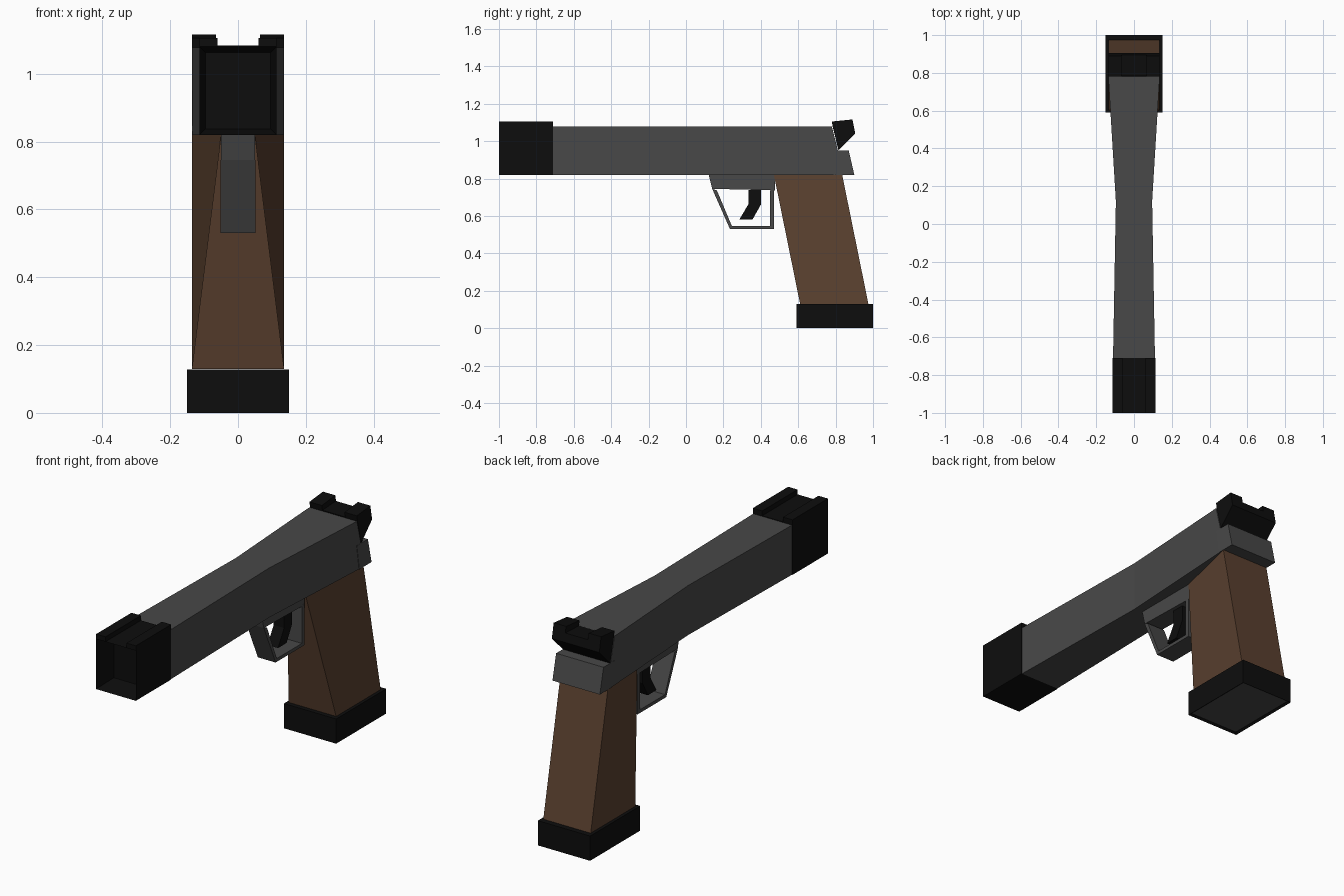
import bpy
import bmesh

cube = bpy.data.objects.get("Cube")
if cube:
    bpy.data.objects.remove(cube, do_unlink=True)


def material(name, r, g, b):
    mat = bpy.data.materials.new(name)
    mat.use_nodes = True
    mat.diffuse_color = (r, g, b, 1)
    mat.node_tree.nodes["Principled BSDF"].inputs["Base Color"].default_value = (r, g, b, 1)
    return mat


STEEL = material("dark grey steel", 0.065, 0.065, 0.065)
BLACK = material("matte black", 0.004, 0.004, 0.004)
WOOD = material("brown wood", 0.105, 0.053, 0.029)


def finish(name, bm, *mats):
    bmesh.ops.recalc_face_normals(bm, faces=bm.faces[:])
    mesh = bpy.data.meshes.new(name)
    bm.to_mesh(mesh)
    bm.free()
    for mat in mats:
        mesh.materials.append(mat)
    obj = bpy.data.objects.new(name, mesh)
    bpy.context.collection.objects.link(obj)
    return obj


def bridge(bm, rings):
    """Join matching vertex rings and cap both ends."""
    loops = [[bm.verts.new(p) for p in ring] for ring in rings]
    n = len(loops[0])
    for a, b in zip(loops, loops[1:]):
        for i in range(n):
            j = (i + 1) % n
            bm.faces.new((a[i], a[j], b[j], b[i]))
    bm.faces.new(loops[0])
    bm.faces.new(loops[-1])
    bm.normal_update()


def prism(name, profile, x0, x1, mat):
    """Extrude a side profile of (y, z) points from x0 to x1."""
    bm = bmesh.new()
    bridge(bm, [[(x, y, z) for y, z in profile] for x in (x0, x1)])
    return finish(name, bm, mat)


def loft(name, sections, z0, z1, mat):
    """Sections along y: half width, y at the bottom, y at the top."""
    bm = bmesh.new()
    bridge(bm, [[(-w, yb, z0), (w, yb, z0), (w, yt, z1), (-w, yt, z1)]
                for w, yb, yt in sections])
    return finish(name, bm, mat)


def recessed_box(name, w, y0, y1, z0, z1, axis, rim, depth, *mats):
    """Box whose lowest face along the axis is inset and pushed inwards."""
    bm = bmesh.new()
    bridge(bm, [[(-w, y, z0), (w, y, z0), (w, y, z1), (-w, y, z1)] for y in (y0, y1)])
    bmesh.ops.recalc_face_normals(bm, faces=bm.faces[:])
    face = min(bm.faces, key=lambda f: f.calc_center_median()[axis])
    bmesh.ops.inset_region(bm, faces=[face], thickness=rim)
    for v in face.verts:
        v.co[axis] += depth
    face.material_index = len(mats) - 1
    finish(name, bm, *mats)


# Slide, waisted in the middle, and the tang behind it
loft("slide", [(0.111, -0.71, -0.71), (0.096, 0.12, 0.12), (0.136, 0.845, 0.78)],
     0.82, 1.077, STEEL)
loft("frame_tang", [(0.136, 0.80, 0.78), (0.136, 0.90, 0.87)], 0.82, 0.95, STEEL)

# Muzzle block with a hollow front
recessed_box("muzzle", 0.114, -1.0, -0.71, 0.82, 1.08, 1, 0.025, 0.12, BLACK)

# Rear sight body
prism("rear_sight", [(0.784, 1.079), (0.896, 1.084), (0.905, 1.04), (0.815, 0.95)],
      -0.136, 0.136, BLACK)

# Paired rails on the muzzle and posts on the rear sight
for label, s in (("left", 1), ("right", -1)):
    prism(label + "_muzzle_rail", [(-1.0, 1.08), (-0.71, 1.08), (-0.71, 1.105), (-1.0, 1.105)],
          s * 0.06, s * 0.114, BLACK)
    prism(label + "_sight_post", [(0.784, 1.079), (0.896, 1.084), (0.89, 1.116), (0.78, 1.105)],
          s * 0.065, s * 0.136, BLACK)

# Grip with a narrow front edge at the top
bm = bmesh.new()
corners = [(0.47, 0.82, 0.05), (0.835, 0.82, 0.136), (0.975, 0.13, 0.136), (0.61, 0.13, 0.136)]
bridge(bm, [[(s * w, y, z) for y, z, w in corners] for s in (-1, 1)])
finish("grip", bm, WOOD)

# Grip base with a grey plate underneath
recessed_box("grip_base", 0.15, 0.59, 1.0, 0.0, 0.128, 2, 0.015, 0.008, BLACK, STEEL)

# Trigger guard: mount block and three bars
prism("guard_mount", [(0.12, 0.825), (0.475, 0.825), (0.475, 0.737), (0.14, 0.745)],
      -0.05, 0.05, STEEL)
outer = [(0.14, 0.745), (0.235, 0.53), (0.47, 0.53), (0.47, 0.745)]
inner = [(0.165, 0.737), (0.245, 0.547), (0.45, 0.547), (0.45, 0.737)]
for i, part in enumerate(("front", "bottom", "rear")):
    prism("guard_" + part, [outer[i], outer[i + 1], inner[i + 1], inner[i]],
          -0.051, 0.051, STEEL)

# Trigger
prism("trigger", [(0.335, 0.74), (0.40, 0.74), (0.40, 0.66), (0.355, 0.58),
                  (0.285, 0.58), (0.335, 0.665)], -0.03, 0.03, BLACK)
